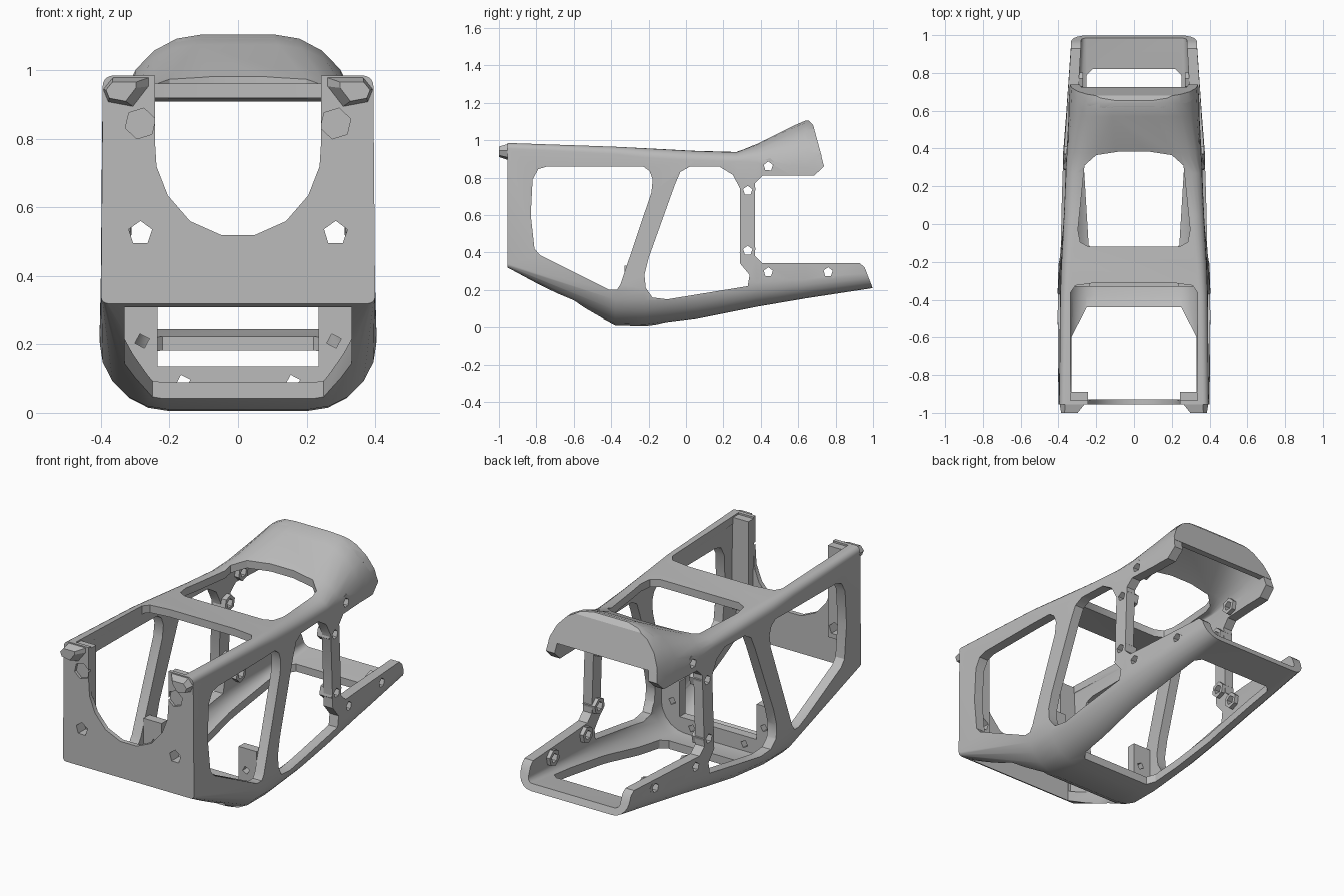
import bpy, bmesh
from math import sin, cos, pi, radians

if "Cube" in bpy.data.objects:
    bpy.data.objects.remove(bpy.data.objects["Cube"], do_unlink=True)

grey = bpy.data.materials.new("frame grey")
grey.use_nodes = True
grey.diffuse_color = (0.5, 0.5, 0.5, 1)
grey.node_tree.nodes["Principled BSDF"].inputs["Base Color"].default_value = (0.5, 0.5, 0.5, 1)


def add_object(name, bm):
    bmesh.ops.recalc_face_normals(bm, faces=bm.faces)
    mesh = bpy.data.meshes.new(name)
    bm.to_mesh(mesh)
    bm.free()
    mesh.materials.append(grey)
    ob = bpy.data.objects.new(name, mesh)
    bpy.context.collection.objects.link(ob)
    return ob


def skin(name, rings):
    """Closed solid through a list of equal rings of points."""
    bm = bmesh.new()
    loops = [[bm.verts.new(p) for p in ring] for ring in rings]
    n = len(loops[0])
    for a, b in zip(loops, loops[1:]):
        for i in range(n):
            j = (i + 1) % n
            bm.faces.new((a[i], a[j], b[j], b[i]))
    bm.faces.new(loops[0][::-1])
    bm.faces.new(loops[-1])
    return add_object(name, bm)


def prism(name, pts, axis, lo, hi, taper=1, centre=(0, 0)):
    """Extrude a 2D outline along x, y or z; taper shrinks the low end."""
    def ring(d, s):
        out = []
        for u, v in pts:
            u, v = centre[0] + (u - centre[0]) * s, centre[1] + (v - centre[1]) * s
            out.append({"x": (d, u, v), "y": (u, d, v), "z": (u, v, d)}[axis])
        return out
    return skin(name, [ring(lo, taper), ring(hi, 1)])


def polygon(u, v, r, sides, turn=0.3):
    return [(u + r * cos(turn + 2 * pi * i / sides), v + r * sin(turn + 2 * pi * i / sides))
            for i in range(sides)]


def mirrored(half):
    return half + [(-u, v) for u, v in reversed(half)]


def boolean(ob, cutter, operation="DIFFERENCE", keep=False):
    mod = ob.modifiers.new("cut", "BOOLEAN")
    mod.operation = operation
    mod.solver = "EXACT"
    mod.object = cutter
    bpy.context.view_layer.objects.active = ob
    bpy.ops.object.modifier_apply(modifier=mod.name)
    if not keep:
        bpy.data.objects.remove(cutter, do_unlink=True)


# Body cross-sections: y, low half width, high half width, floor, roof,
# floor corner radius, roof corner width, roof corner height
SECTIONS = [
    (-0.955, 0.40, 0.395, 0.32, 0.985, 0.02, 0.03, 0.03),
    (-0.38, 0.405, 0.39, 0.01, 0.965, 0.20, 0.04, 0.04),
    (-0.22, 0.40, 0.385, 0.005, 0.957, 0.20, 0.05, 0.05),
    (0.05, 0.39, 0.37, 0.04, 0.943, 0.17, 0.06, 0.05),
    (0.27, 0.38, 0.36, 0.085, 0.937, 0.14, 0.08, 0.05),
    (0.38, 0.375, 0.355, 0.108, 0.98, 0.13, 0.16, 0.10),
    (0.57, 0.36, 0.345, 0.142, 1.075, 0.11, 0.23, 0.21),
    (0.64, 0.355, 0.345, 0.155, 1.105, 0.10, 0.24, 0.25),
    (1.00, 0.33, 0.325, 0.21, 1.105, 0.08, 0.22, 0.25),
]


def body(name, wall=0, floor=0, roof=0, front=None, back=None):
    rings = []
    for y, wl, wh, zb, zt, rb, rx, rz in SECTIONS:
        wl, wh, zb, zt = wl - wall, wh - wall, zb + floor, zt - roof
        rb, rx, rz = [max(r - wall, 0.008) if wall else r for r in (rb, rx, rz)]
        arc = lambda n, start: [start + pi / 2 * i / n for i in range(n + 1)]
        half = [(wl - rb + rb * cos(a), zb + rb + rb * sin(a)) for a in arc(5, -pi / 2)]
        half += [(wh - rx + rx * cos(a), zt - rz + rz * sin(a)) for a in arc(5, 0)]
        rings.append([(x, y, z) for x, z in mirrored(half)])
    if front is not None:
        rings[0] = [(x, front, z) for x, y, z in rings[0]]
        rings[-1] = [(x, back, z) for x, y, z in rings[-1]]
    return skin(name, rings)


# Hollow main frame
frame = body("main_frame")
hood_back = body("hood_back")
boolean(frame, body("cavity", 0.055, 0.045, 0.042, -0.93, 1.06))

# Side windows and the open rear, cut through both walls
front_window = [(-0.74, 0.86), (-0.23, 0.86), (-0.195, 0.835), (-0.178, 0.79), (-0.185, 0.72),
                (-0.35, 0.23), (-0.37, 0.2), (-0.41, 0.2), (-0.78, 0.385), (-0.81, 0.42),
                (-0.83, 0.6), (-0.82, 0.79), (-0.79, 0.845)]
rear_window = [(0.02, 0.858), (0.18, 0.858), (0.25, 0.815), (0.29, 0.74), (0.29, 0.34),
               (0.34, 0.28), (0.33, 0.22), (-0.1, 0.15), (-0.18, 0.16), (-0.215, 0.21),
               (-0.222, 0.28), (-0.2, 0.37), (-0.06, 0.76), (-0.03, 0.83)]
rear_void = [(0.37, 0.38), (0.41, 0.342), (0.93, 0.342), (0.955, 0.32), (1.0, 0.205), (1.2, 0.2),
             (1.2, 1.3), (0.62, 1.3), (0.655, 1.105), (0.68, 1.08), (0.738, 0.86),
             (0.685, 0.81), (0.41, 0.81), (0.37, 0.77)]
for outline in (front_window, rear_window, rear_void):
    boolean(frame, prism("cutter", outline, "x", -0.6, 0.6))

# Roof and floor openings
front_roof = mirrored([(0.335, -0.935), (0.335, -0.36), (0.31, -0.325), (0.2, -0.31)])
centre_roof = mirrored([(0.24, -0.12), (0.285, -0.095), (0.297, -0.03), (0.262, 0.31), (0.2, 0.365), (0.07, 0.385)])
front_floor = mirrored([(0.332, -0.935), (0.332, -0.6), (0.25, -0.44)])
rear_floor = mirrored([(0.21, -0.15), (0.24, -0.11), (0.265, 0.3), (0.25, 0.79), (0.22, 0.82)])
for outline, lo, hi in ((front_roof, 0.7, 1.3), (centre_roof, 0.7, 1.3),
                        (front_floor, -0.2, 0.42), (rear_floor, -0.2, 0.36)):
    boolean(frame, prism("cutter", outline, "z", lo, hi))

# U-shaped opening in the front plate
u_opening = mirrored([(0.05, 0.52), (0.14, 0.56), (0.205, 0.635), (0.238, 0.72), (0.243, 0.8), (0.243, 1.2)])
boolean(frame, prism("cutter", u_opening, "y", -1.2, -0.86))

# Sloping panel that closes the back of the hood
panel_band = [(0.58, 1.2), (0.636, 1.2), (0.655, 1.104), (0.68, 1.08), (0.726, 0.912), (0.69, 0.912), (0.62, 1.07)]
boolean(hood_back, prism("cutter", panel_band, "x", -0.6, 0.6), "INTERSECT")

# Lower bulkhead with upright tabs
bulkhead = prism("bulkhead", mirrored([(0.25, 0.03), (0.345, 0.13), (0.345, 0.33), (0.235, 0.33), (0.235, 0.135)]),
                 "y", -0.33, -0.28)

parts = [frame, hood_back, bulkhead]
side_holes = [(0.33, 0.73), (0.33, 0.41), (0.44, 0.86), (0.44, 0.295), (0.76, 0.295)]

for side, label in ((1, "left"), (-1, "right")):
    # Thick corner post and front lug
    post = prism(label + "_corner_post", [(side * x, z) for x, z in
                 ((0.243, 0.47), (0.243, 0.975), (0.36, 0.975), (0.36, 0.47))], "y", -0.94, -0.89)
    lug = prism(label + "_front_lug", [(side * x, z) for x, z in
                ((0.25, 0.955), (0.3, 0.89), (0.38, 0.905), (0.396, 0.945), (0.365, 0.983), (0.25, 0.983))],
                "y", -1.0, -0.94, 0.6, (side * 0.37, 0.94))
    # Shallow recess and bolt hole in the front corner
    for target in (frame, post):
        boolean(target, prism("cutter", polygon(side * 0.285, 0.525, 0.036, 5), "y", -1.1, -0.8))
    boolean(frame, prism("cutter", polygon(side * 0.285, 0.845, 0.046, 6), "y", -1.1, -0.94))
    for x, z in ((0.16, 0.09), (0.28, 0.21)):
        boolean(bulkhead, prism("cutter", polygon(side * x, z, 0.022, 4), "y", -0.4, -0.2))
    parts += [post, lug]
    # Bolt bosses along the rear edges
    for i, (y, z) in enumerate(side_holes):
        outer = 0.37 - 0.06 * max(0, y - 0.33) - 0.015 * (z > 0.6)
        boss = prism(f"{label}_boss_{i + 1}", polygon(y, z, 0.045, 6), "x",
                     *sorted((side * (outer - 0.075), side * outer)))
        hole = prism("cutter", polygon(y, z, 0.026, 5), "x", *sorted((side * 0.2, side * 0.6)))
        boolean(frame, hole, keep=True)
        boolean(boss, hole)
        parts.append(boss)

# Smooth curved areas, sharp edges
bpy.ops.object.select_all(action="DESELECT")
for ob in parts:
    ob.select_set(True)
bpy.context.view_layer.objects.active = frame
bpy.ops.object.shade_smooth_by_angle(angle=radians(30))
